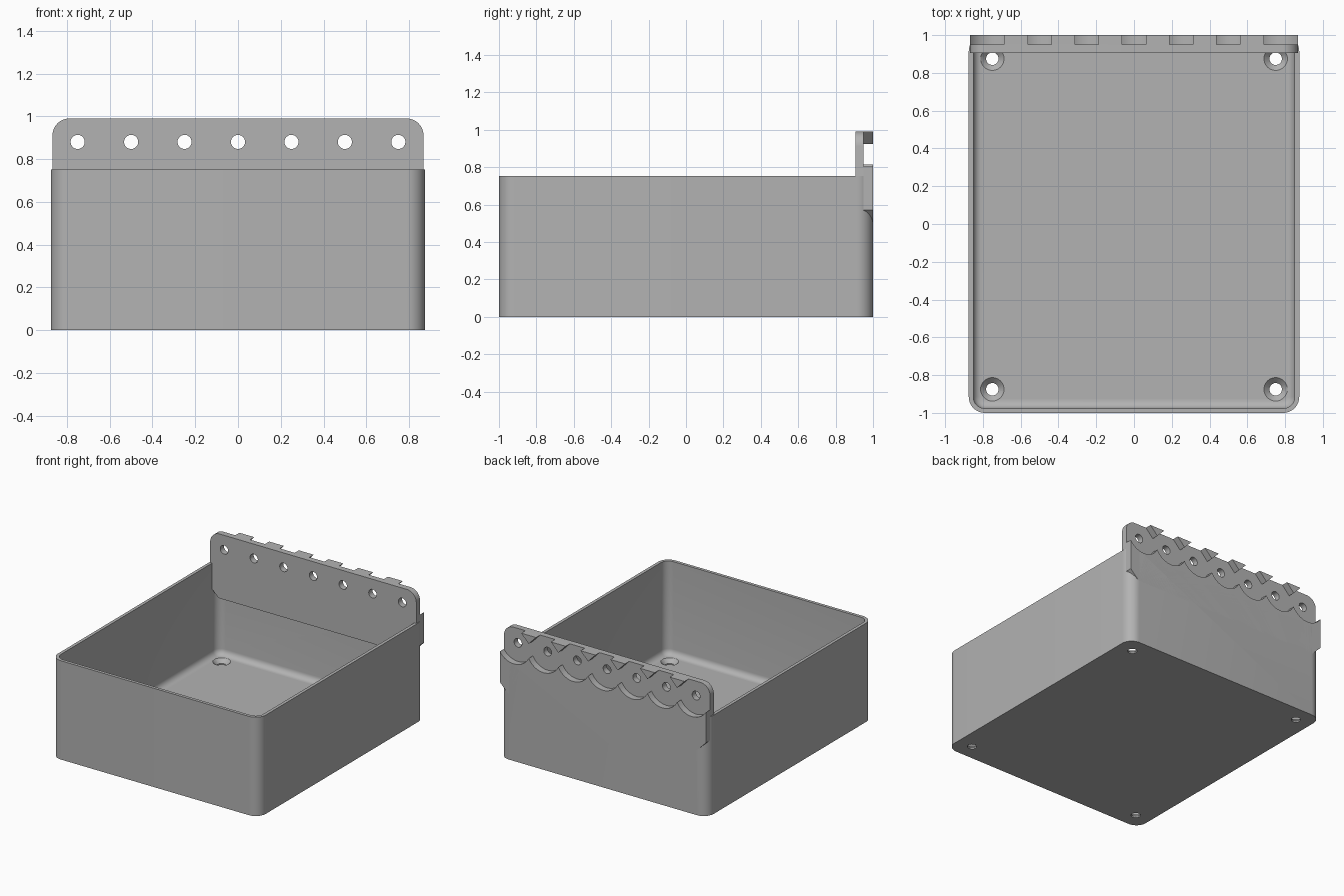
import bpy, bmesh, math
from mathutils import Matrix

cube = bpy.data.objects.get("Cube")
if cube:
    bpy.data.objects.remove(cube, do_unlink=True)

WIDTH, DEPTH, HEIGHT = 1.75, 2.0, 0.752
WALL, FLOOR, FILLET, CORNER = 0.024, 0.04, 0.045, 0.085
HALF = 0.868                      # half width of the hanging plate
FRONT, MID, BACK = 0.905, 0.95, 1.0
HOLE_Z, HOLE_R, POCKET_R, PITCH = 0.88, 0.033, 0.141, 0.25
TOP, BASE = 0.99, 0.5
HOLES = [PITCH * i for i in range(-3, 4)]

grey = bpy.data.materials.new("plain grey")
grey.use_nodes = True
colour = (0.45, 0.45, 0.45, 1)
grey.diffuse_color = colour
grey.node_tree.nodes["Principled BSDF"].inputs["Base Color"].default_value = colour


def make_object(name, bm):
    bmesh.ops.recalc_face_normals(bm, faces=bm.faces)
    mesh = bpy.data.meshes.new(name)
    bm.to_mesh(mesh)
    bm.free()
    mesh.materials.append(grey)
    obj = bpy.data.objects.new(name, mesh)
    bpy.context.collection.objects.link(obj)
    return obj


def select(obj):
    bpy.ops.object.select_all(action="DESELECT")
    obj.select_set(True)
    bpy.context.view_layer.objects.active = obj


def smooth(obj):
    select(obj)
    bpy.ops.object.shade_smooth_by_angle(angle=math.radians(30))


def cut(obj, cutter):
    mod = obj.modifiers.new("cut", "BOOLEAN")
    mod.operation, mod.solver, mod.object = "DIFFERENCE", "EXACT", cutter
    select(obj)
    bpy.ops.object.modifier_apply(modifier=mod.name)


def rounded_ring(inset, z):
    """Rounded rectangle of the box footprint, moved inwards."""
    r = max(CORNER - inset, 0.012)
    hx, hy = WIDTH / 2 - inset - r, DEPTH / 2 - inset - r
    ring = []
    for k, (sx, sy) in enumerate([(1, 1), (-1, 1), (-1, -1), (1, -1)]):
        for i in range(11):
            a = math.pi / 2 * (k + i / 10)
            ring.append((sx * hx + r * math.cos(a), sy * hy + r * math.sin(a), z))
    return ring


def extrude_profile(name, profiles, y0, y1):
    """Push closed x-z outlines along y."""
    bm = bmesh.new()
    for profile in profiles:
        face = bm.faces.new([bm.verts.new((x, y0, z)) for x, z in profile])
        out = bmesh.ops.extrude_face_region(bm, geom=[face])
        moved = [v for v in out["geom"] if isinstance(v, bmesh.types.BMVert)]
        bmesh.ops.translate(bm, verts=moved, vec=(0, y1 - y0, 0))
    return make_object(name, bm)


def rods(name, radius, y0, y1, segments):
    """Row of cylinders along y, one at each hole."""
    objs = bmesh.new()
    for x in HOLES:
        m = Matrix.Translation((x, (y0 + y1) / 2, HOLE_Z)) @ Matrix.Rotation(math.pi / 2, 4, "X")
        bmesh.ops.create_cone(objs, cap_ends=True, segments=segments, radius1=radius,
                              radius2=radius, depth=y1 - y0, matrix=m)
    obj = make_object(name, objs)
    obj.hide_render = True
    return obj


# Open box with a filleted floor
rings = [rounded_ring(0, 0), rounded_ring(0, HEIGHT), rounded_ring(WALL, HEIGHT)]
for i in range(7):
    a = math.pi / 2 * i / 6
    rings.append(rounded_ring(WALL + FILLET * (1 - math.cos(a)),
                              FLOOR + FILLET * (1 - math.sin(a))))
bm = bmesh.new()
loops = [[bm.verts.new(co) for co in ring] for ring in rings]
for a, b in zip(loops, loops[1:]):
    for i in range(len(a)):
        j = (i + 1) % len(a)
        bm.faces.new((a[i], a[j], b[j], b[i]))
bm.faces.new(loops[0])
bm.faces.new(loops[-1])
box = make_object("box", bm)

# Countersunk screw holes in the floor
bm = bmesh.new()
for x in (-0.75, 0.75):
    for y in (-0.875, 0.875):
        bmesh.ops.create_cone(bm, cap_ends=True, segments=32, radius1=HOLE_R, radius2=HOLE_R,
                              depth=0.2, matrix=Matrix.Translation((x, y, 0)))
screw_cutter = make_object("screw_cutter", bm)
bm = bmesh.new()
for x in (-0.75, 0.75):
    for y in (-0.875, 0.875):
        bmesh.ops.create_cone(bm, cap_ends=True, segments=32, radius1=0.03, radius2=0.063,
                              depth=0.033, matrix=Matrix.Translation((x, y, FLOOR - 0.0155)))
sink_cutter = make_object("sink_cutter", bm)
pocket_cutters = []
for x in HOLES:
    bm = bmesh.new()
    m = Matrix.Translation((x, 1.0, HOLE_Z)) @ Matrix.Rotation(math.pi / 2, 4, "X")
    bmesh.ops.create_cone(bm, cap_ends=True, segments=64, radius1=POCKET_R, radius2=POCKET_R,
                          depth=0.1, matrix=m)
    pocket_cutters.append(make_object("pocket_cutter", bm))
for cutter in [screw_cutter, sink_cutter] + pocket_cutters:
    cutter.hide_render = True
    cut(box, cutter)
    bpy.data.objects.remove(cutter, do_unlink=True)
smooth(box)

# Hanging plate with rounded top corners and slanted bottom corners
SLANT, ROUND = 0.07, 0.08
right_side = [(HALF - SLANT, BASE), (HALF, BASE + SLANT)]
for i in range(11):
    a = math.pi / 2 * i / 10
    right_side.append((HALF - ROUND + ROUND * math.cos(a), TOP - ROUND + ROUND * math.sin(a)))
outline = right_side + [(-x, z) for x, z in reversed(right_side)]
plate = extrude_profile("hanging_plate", [outline], FRONT, MID)
hole_cutter = rods("hole_cutter", HOLE_R, FRONT - 0.1, BACK + 0.1, 32)
cut(plate, hole_cutter)
bpy.data.objects.remove(hole_cutter, do_unlink=True)
smooth(plate)

# Scalloped rear layer below the holes
scallops = []
STEPS = 16
for h in HOLES:
    for i in range(STEPS + 1):
        x = h + PITCH * (i / STEPS - 0.5)
        if abs(x) <= HALF and not (scallops and abs(x - scallops[-1][0]) < 1e-6):
            scallops.append((x, HOLE_Z - math.sqrt(POCKET_R ** 2 - (x - h) ** 2)))
edge_z = HOLE_Z - math.sqrt(POCKET_R ** 2 - (HALF - HOLES[-1]) ** 2)
scallops = [(-HALF, edge_z)] + scallops + [(HALF, edge_z)]
lower = scallops + [(HALF, BASE + SLANT), (HALF - SLANT, BASE),
                    (SLANT - HALF, BASE), (-HALF, BASE + SLANT)]
smooth(extrude_profile("scalloped_back", [lower], MID, BACK))

# Pointed tabs between the holes along the top
tabs = []
for h in HOLES[:-1]:
    c = h + PITCH / 2
    tabs.append([(c - 0.0625, TOP), (c, 0.925), (c + 0.0625, TOP)])
extrude_profile("top_tabs", tabs, MID, BACK)
